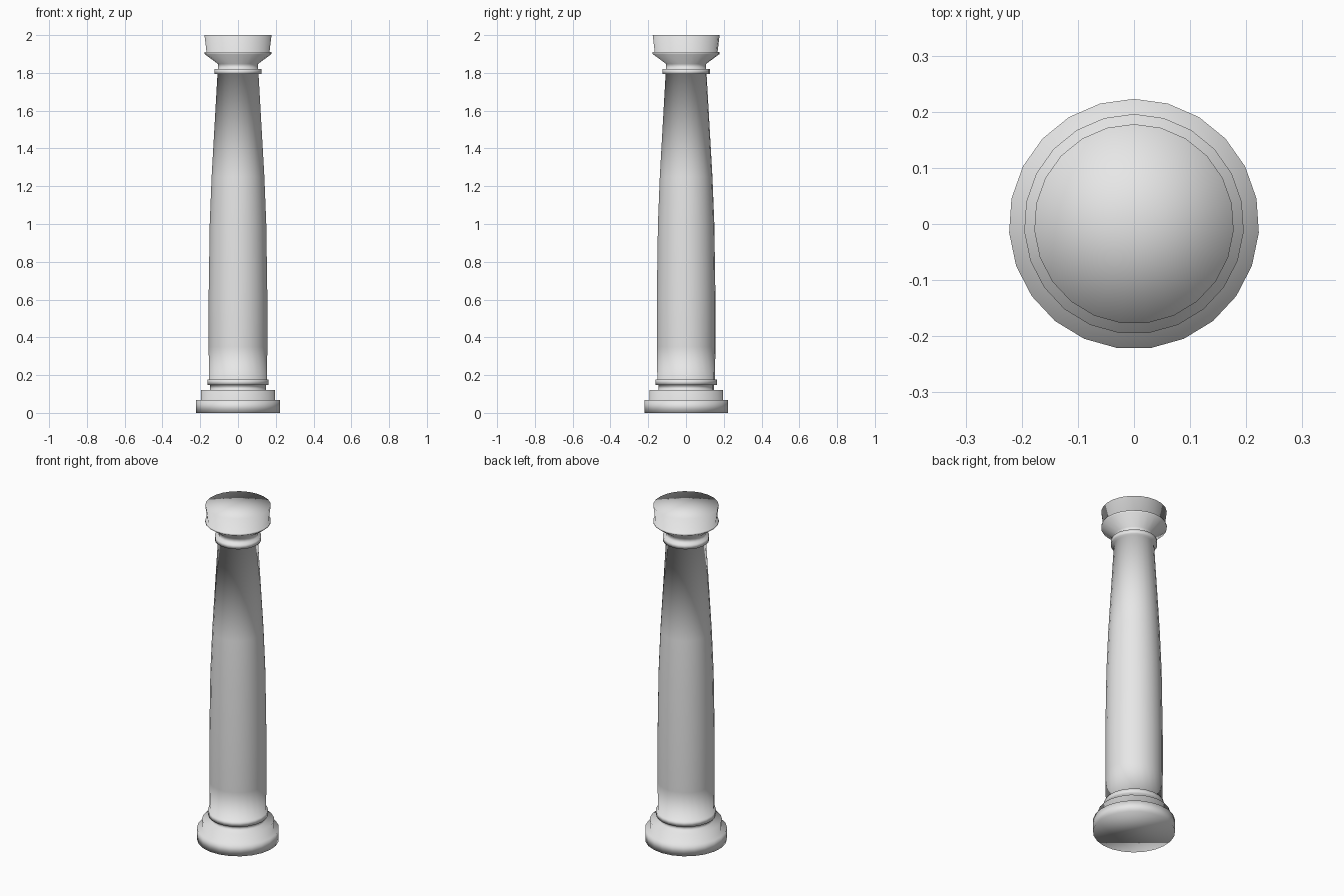
import bpy
import bmesh
from math import cos, sin, tau

SIDES = 23

cube = bpy.data.objects.get("Cube")
if cube:
    bpy.data.objects.remove(cube, do_unlink=True)

stone = bpy.data.materials.new("pale grey stone")
stone.use_nodes = True
colour = (0.8, 0.8, 0.8, 1)
stone.diffuse_color = colour
stone.node_tree.nodes["Principled BSDF"].inputs["Base Color"].default_value = colour

# Outline of each part as (radius, height), from the ground up
base = [(.223, 0), (.223, .068), (.196, .068), (.196, .12), (.148, .12), (.148, .148)]
lower_ring = [(.163, .148), (.163, .178), (.153, .178)]
shaft = [(.156, .35), (.156, .6), (.15, 1.0), (.14, 1.25), (.109, 1.793)]
upper_ring = [(.126, 1.793), (.126, 1.82), (.107, 1.82)]
capital = [(.107, 1.848), (.178, 1.9), (.178, 1.91), (.167, 1.91), (.178, 2.0)]


def lathe(name, profile, material):
    """Spin an outline round z, with a flat foot and a fanned top."""
    bm = bmesh.new()
    rings = [[bm.verts.new((r * sin(tau * i / SIDES), r * cos(tau * i / SIDES), z))
              for i in range(SIDES)] for r, z in profile]
    centre = bm.verts.new((0, 0, profile[-1][1]))
    bm.faces.new(rings[0])
    for i in range(SIDES):
        j = (i + 1) % SIDES
        for low, high in zip(rings, rings[1:]):
            bm.faces.new((low[i], low[j], high[j], high[i]))
        bm.faces.new((rings[-1][i], rings[-1][j], centre))
    bmesh.ops.recalc_face_normals(bm, faces=bm.faces)
    # The rounded shading runs across every edge
    for face in bm.faces:
        face.smooth = True
    mesh = bpy.data.meshes.new(name)
    bm.to_mesh(mesh)
    bm.free()
    mesh.materials.append(material)
    obj = bpy.data.objects.new(name, mesh)
    bpy.context.collection.objects.link(obj)
    return obj


# One unbroken surface from foot to top
lathe("column", base + lower_ring + shaft + upper_ring + capital, stone)
